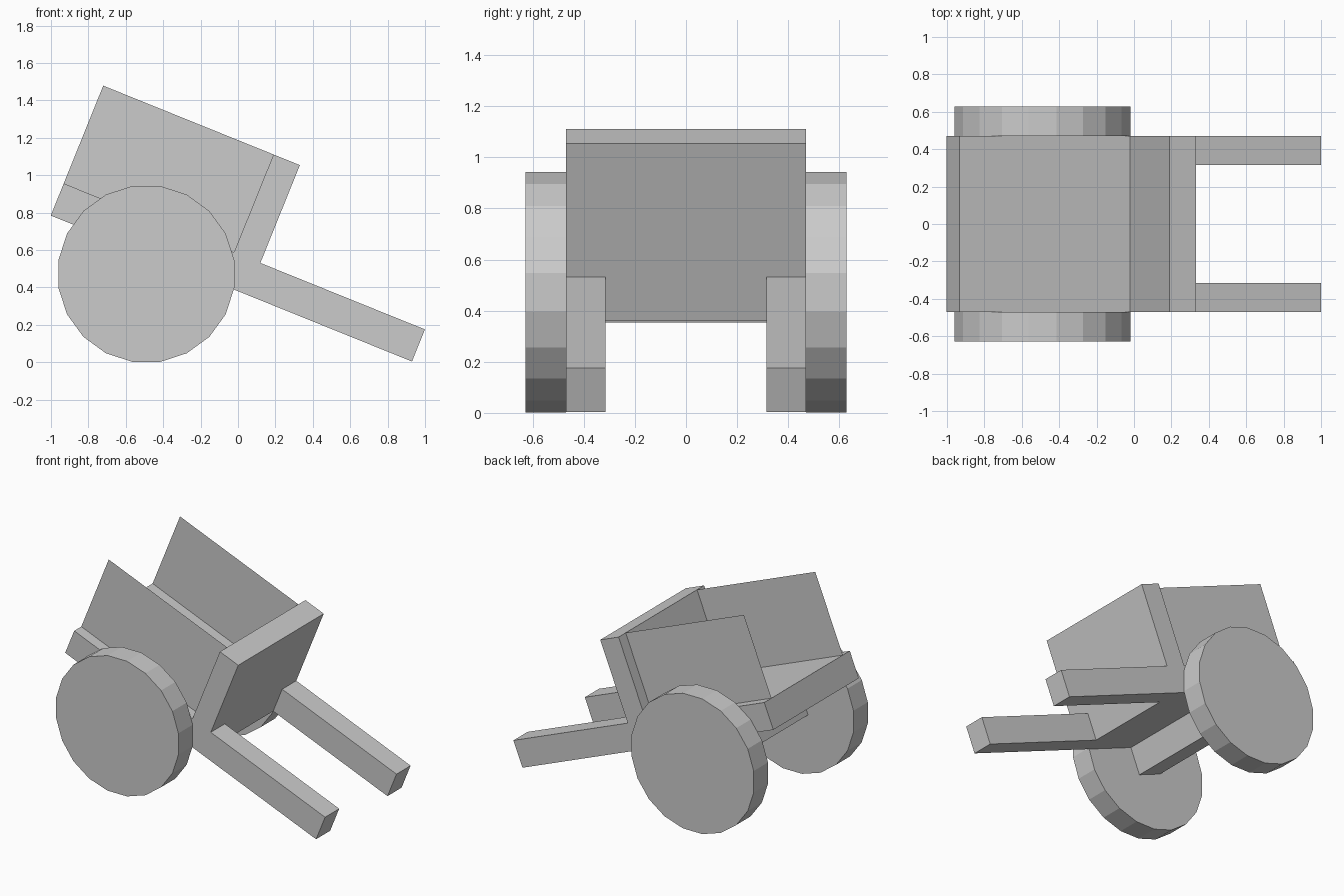
import bpy, bmesh
from math import radians, pi
from mathutils import Matrix

if "Cube" in bpy.data.objects:
    bpy.data.objects.remove(bpy.data.objects["Cube"])

# The cart rests on its handles: everything but the wheels is built level, then tipped
TILT = Matrix.Rotation(radians(22), 4, 'Y')
BACK, FRONT, TIP = -1.222, -0.088, 0.861      # along the cart
LOW, DECK, TOP = 0.352, 0.537, 1.101          # up from the deck underside
HALF = 0.47                                   # half width


def finish(name, bm, matrix=TILT):
    bmesh.ops.transform(bm, matrix=matrix, verts=bm.verts)
    bmesh.ops.recalc_face_normals(bm, faces=bm.faces)
    mesh = bpy.data.meshes.new(name)
    bm.to_mesh(mesh)
    bm.free()
    obj = bpy.data.objects.new(name, mesh)
    bpy.context.collection.objects.link(obj)
    return obj


def box(name, x0, x1, z0, z1, y0=-HALF, y1=HALF):
    bm = bmesh.new()
    size = Matrix.Diagonal((x1 - x0, y1 - y0, z1 - z0, 1))
    centre = Matrix.Translation(((x0 + x1) / 2, (y0 + y1) / 2, (z0 + z1) / 2))
    bmesh.ops.create_cube(bm, size=1, matrix=centre @ size)
    return finish(name, bm)


# Deck and the two handles: one U-shaped outline, extruded
IN = 0.315
outline = [(BACK, -HALF), (TIP, -HALF), (TIP, -IN), (FRONT, -IN),
           (FRONT, IN), (TIP, IN), (TIP, HALF), (BACK, HALF)]
bm = bmesh.new()
face = bm.faces.new([bm.verts.new((x, y, LOW)) for x, y in outline])
extruded = bmesh.ops.extrude_face_region(bm, geom=[face])
top = [g for g in extruded['geom'] if isinstance(g, bmesh.types.BMVert)]
bmesh.ops.translate(bm, vec=(0, 0, DECK - LOW), verts=top)
finish("deck_and_handles", bm)

# Front board and the square axle beam under the deck
box("front_board", -0.24, FRONT, DECK, TOP)
box("axle", -0.725, -0.54, 0.164, LOW)

for side, label in ((-1, "near"), (1, "far")):
    # Thin side boards, set in over the middle of the handles
    bm = bmesh.new()
    corners = [(BACK, DECK), (-0.24, DECK), (-0.24, TOP), (BACK, TOP)]
    bm.faces.new([bm.verts.new((x, side * 0.392, z)) for x, z in corners])
    finish("side_board_" + label, bm)

    # Solid wheels with 20 flat sides, standing on a flat
    bm = bmesh.new()
    bmesh.ops.create_cone(bm, cap_ends=True, segments=20, radius1=0.476,
                          radius2=0.476, depth=0.157,
                          matrix=Matrix.Rotation(pi / 20, 4, 'Z'))
    place = (Matrix.Translation((-0.49, side * 0.5485, 0.472))
             @ Matrix.Rotation(pi / 2, 4, 'X'))
    finish("wheel_" + label, bm, place)
